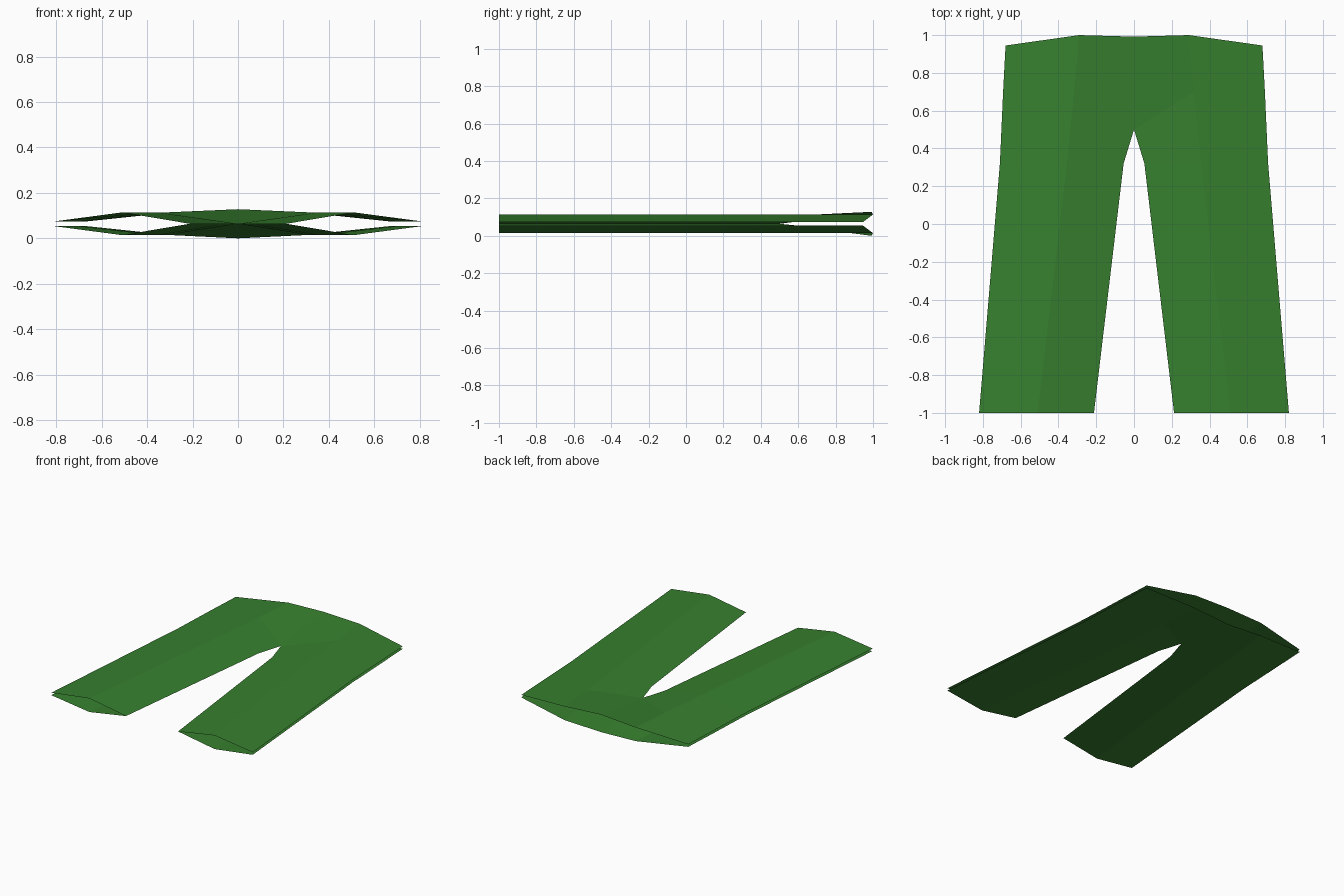
import bpy

if "Cube" in bpy.data.objects:
    bpy.data.objects.remove(bpy.data.objects["Cube"])

MID = 0.064  # height of the seam between the two cloth sheets

green = bpy.data.materials.new("trouser green")
green.diffuse_color = (0.038, 0.215, 0.028, 1)
green.use_nodes = True
green.node_tree.nodes["Principled BSDF"].inputs["Base Color"].default_value = green.diffuse_color

# Right half of one sheet: (x, y, height away from the seam plane)
OUTER = [(0.82, -1.0, 0.009), (0.71, 0.32, 0.009), (0.693, 0.7, 0.009), (0.68, 0.945, 0.009)]
CREASE = [(0.51, -1.0, 0.05), (0.355, 0.32, 0.05), (0.317, 0.7, 0.05), (0.29, 1.0, 0.05)]
INNER = [(0.212, -1.0, 0.0), (0.055, 0.32, 0.0), (0.0, 0.5, 0.0), (0.0, 0.992, 0.064)]


def trouser_sheet(name, side):
    """Creased open cloth sheet; side is 1 for the top, -1 for the underside."""
    verts = [(x, y, MID + side * h) for x, y, h in OUTER + CREASE + INNER]
    faces = []
    for row in range(3):
        for col in (0, 4):
            a, b = row + col, row + col + 4
            faces.append((a, a + 1, b + 1, b))
    if side < 0:
        faces = [f[::-1] for f in faces]
    mesh = bpy.data.meshes.new(name)
    mesh.from_pydata(verts, [], faces)
    mesh.materials.append(green)
    obj = bpy.data.objects.new(name, mesh)
    bpy.context.collection.objects.link(obj)
    # Left leg
    mirror = obj.modifiers.new("left half", 'MIRROR')
    mirror.use_clip = True
    mirror.merge_threshold = 0.0005
    return obj


trouser_sheet("trouser_front", 1)
trouser_sheet("trouser_back", -1)
